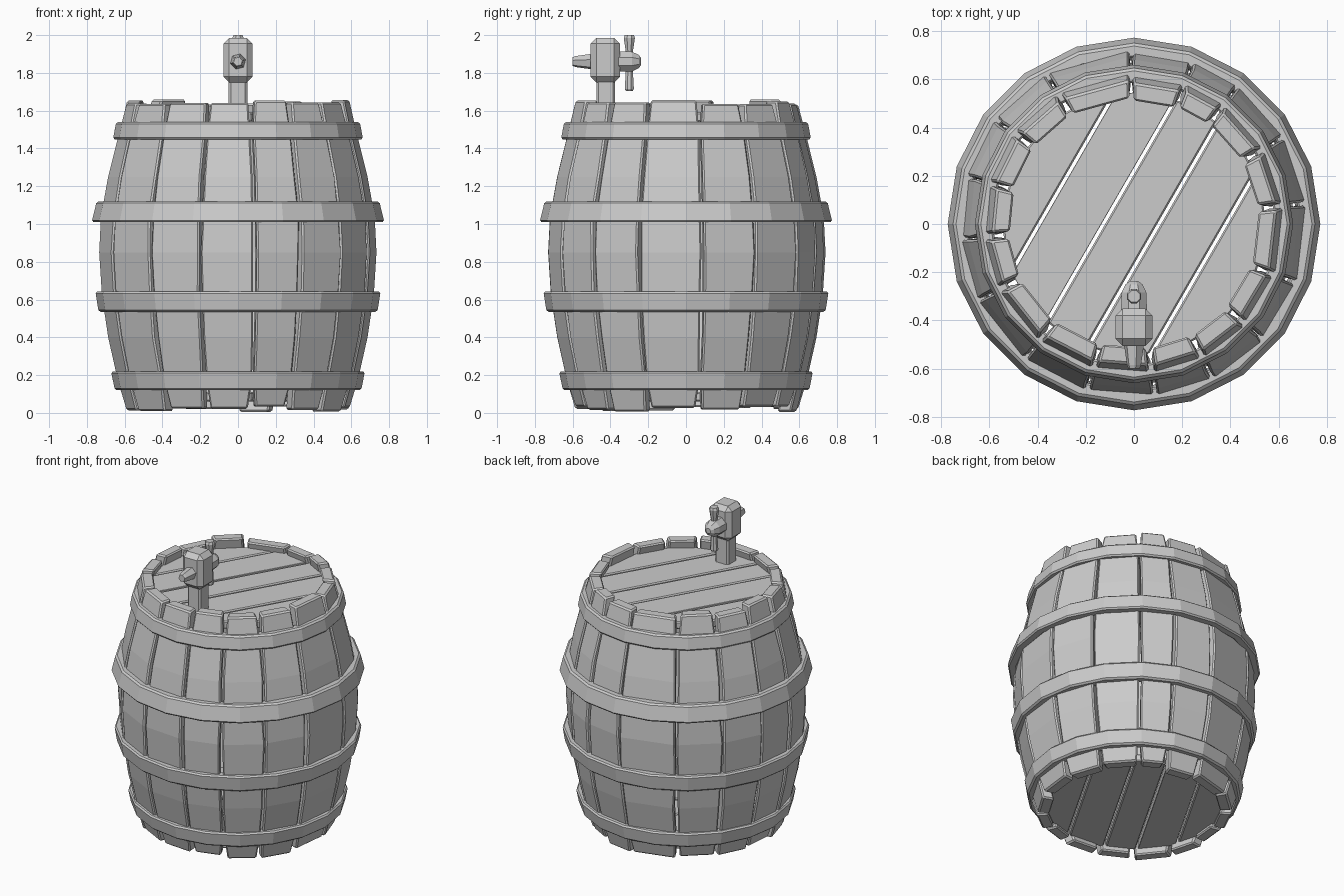
import bpy, bmesh, math, random
from mathutils import Vector

if "Cube" in bpy.data.objects:
    bpy.data.objects.remove(bpy.data.objects["Cube"])

random.seed(4)


def make(name, bm, bevel=0.0):
    bmesh.ops.recalc_face_normals(bm, faces=bm.faces)
    me = bpy.data.meshes.new(name)
    bm.to_mesh(me)
    bm.free()
    ob = bpy.data.objects.new(name, me)
    bpy.context.collection.objects.link(ob)
    if bevel:
        mod = ob.modifiers.new("bevel", 'BEVEL')
        mod.width = bevel
        mod.segments = 1
        mod.limit_method = 'ANGLE'
        mod.angle_limit = math.radians(40)
    return ob


def loft(name, rings, bevel=0.0, closed=False):
    """Skin a list of equal-length point rings; cap the ends or close the loop."""
    bm = bmesh.new()
    vs = [[bm.verts.new(p) for p in r] for r in rings]
    n = len(vs[0])
    pairs = list(zip(vs, vs[1:])) + ([(vs[-1], vs[0])] if closed else [])
    for a, b in pairs:
        for i in range(n):
            j = (i + 1) % n
            bm.faces.new((a[i], a[j], b[j], b[i]))
    if not closed:
        bm.faces.new(vs[0])
        bm.faces.new(vs[-1])
    return make(name, bm, bevel)


def polar(r, a, z):
    return (r * math.cos(a), r * math.sin(a), z)


# Staves: uneven widths, bulging profile (z, radius)
PROFILE = [(0.02, 0.592), (0.17, 0.638), (0.4, 0.69), (0.62, 0.723), (0.85, 0.738),
           (1.04, 0.728), (1.25, 0.69), (1.49, 0.63), (1.65, 0.592)]
EDGES = [-42, -20, 7, 30, 53, 70, 91, 120, 143, 164, 185, 206, 231, 254, 277, 297, 318]
THICK = 0.075
for k, (a0, a1) in enumerate(zip(EDGES, EDGES[1:] + [EDGES[0] + 360])):
    if k == len(EDGES) - 1:
        break
    push = random.uniform(-0.008, 0.006)
    low, high = random.uniform(-0.016, 0.015), random.uniform(-0.018, 0.01)
    rings = []
    for i, (z, r) in enumerate(PROFILE):
        z += low if i == 0 else high if i == len(PROFILE) - 1 else 0
        r += push
        end = i in (0, len(PROFILE) - 1)
        gap = random.uniform(1.0, 2.0) if end else random.uniform(0.3, 0.9)
        l = math.radians(a0 + gap)
        h = math.radians(a1 - gap + random.uniform(-0.4, 0.4))
        rings.append([polar(r, l, z), polar(r, h, z),
                      polar(r - THICK, h, z), polar(r - THICK, l, z)])
    loft(f"stave_{k + 1}", rings, 0.009)

# Hoops: 20-sided tilted bands (bottom z, top z, bottom radius, top radius)
HOOPS = [(0.12, 0.22, 0.652, 0.672), (0.535, 0.643, 0.738, 0.755),
         (1.01, 1.12, 0.775, 0.748), (1.447, 1.54, 0.662, 0.645)]
for k, (z0, z1, r0, r1) in enumerate(HOOPS):
    rings = []
    for s in range(20):
        a = math.radians(18 * s)
        rings.append([polar(r0, a, z0), polar(r1, a, z1),
                      polar(r1 - 0.06, a, z1), polar(r0 - 0.06, a, z0)])
    loft(f"hoop_{k + 1}", rings, 0.01, closed=True)

# Heads: discs sliced into diagonal planks
NORMAL = Vector((0.866, -0.5, 0))
CUTS = [-0.6, -0.34, -0.11, 0.09, 0.33, 0.6]
for label, z in (("top", 1.565), ("bottom", 0.085)):
    for k, (c0, c1) in enumerate(zip(CUTS, CUTS[1:])):
        bm = bmesh.new()
        bmesh.ops.create_cone(bm, cap_ends=True, segments=32, radius1=0.545,
                              radius2=0.545, depth=0.05)
        bmesh.ops.translate(bm, verts=bm.verts, vec=(0, 0, z))
        for c, side in ((c0 + 0.007, -1), (c1 - 0.007, 1)):
            res = bmesh.ops.bisect_plane(
                bm, geom=bm.verts[:] + bm.edges[:] + bm.faces[:],
                plane_co=NORMAL * c, plane_no=NORMAL * side, clear_outer=True)
            cut = [e for e in res['geom_cut'] if isinstance(e, bmesh.types.BMEdge)]
            if cut:
                bmesh.ops.holes_fill(bm, edges=cut)
        make(f"{label}_head_plank_{k + 1}", bm, 0.007)


def box(name, lo, hi, bevel):
    (x0, y0, z0), (x1, y1, z1) = lo, hi
    loft(name, [[(x0, y0, z), (x1, y0, z), (x1, y1, z), (x0, y1, z)]
                for z in (z0, z1)], bevel)


def turned(name, sides, profile, centre, axis, phase=0.0):
    """Turned part: profile of (position, radius) along y or z."""
    rings = []
    for p, r in profile:
        ring = []
        for s in range(sides):
            a = phase + 2 * math.pi * s / sides
            u, v = r * math.cos(a), r * math.sin(a)
            ring.append((u, p, centre + v) if axis == 'y' else (u, centre + v, p))
        rings.append(ring)
    loft(name, rings)


# Tap
box("tap_post", (-0.05, -0.475, 1.55), (0.05, -0.375, 1.77), 0.012)
box("tap_body", (-0.077, -0.505, 1.75), (0.077, -0.35, 1.985), 0.03)
turned("tap_spout", 6, [(-0.6, 0.024), (-0.585, 0.03), (-0.49, 0.044)], 1.86, 'y', 0.25)
turned("tap_knob", 8, [(-0.36, 0.058), (-0.285, 0.056), (-0.25, 0.038), (-0.237, 0.018)],
       1.86, 'y', math.pi / 8)
turned("tap_handle", 8, [(1.705, 0.02), (1.715, 0.026), (1.8, 0.021), (1.91, 0.02),
                         (1.985, 0.032), (2.0, 0.026)], -0.3, 'z', math.pi / 8)
